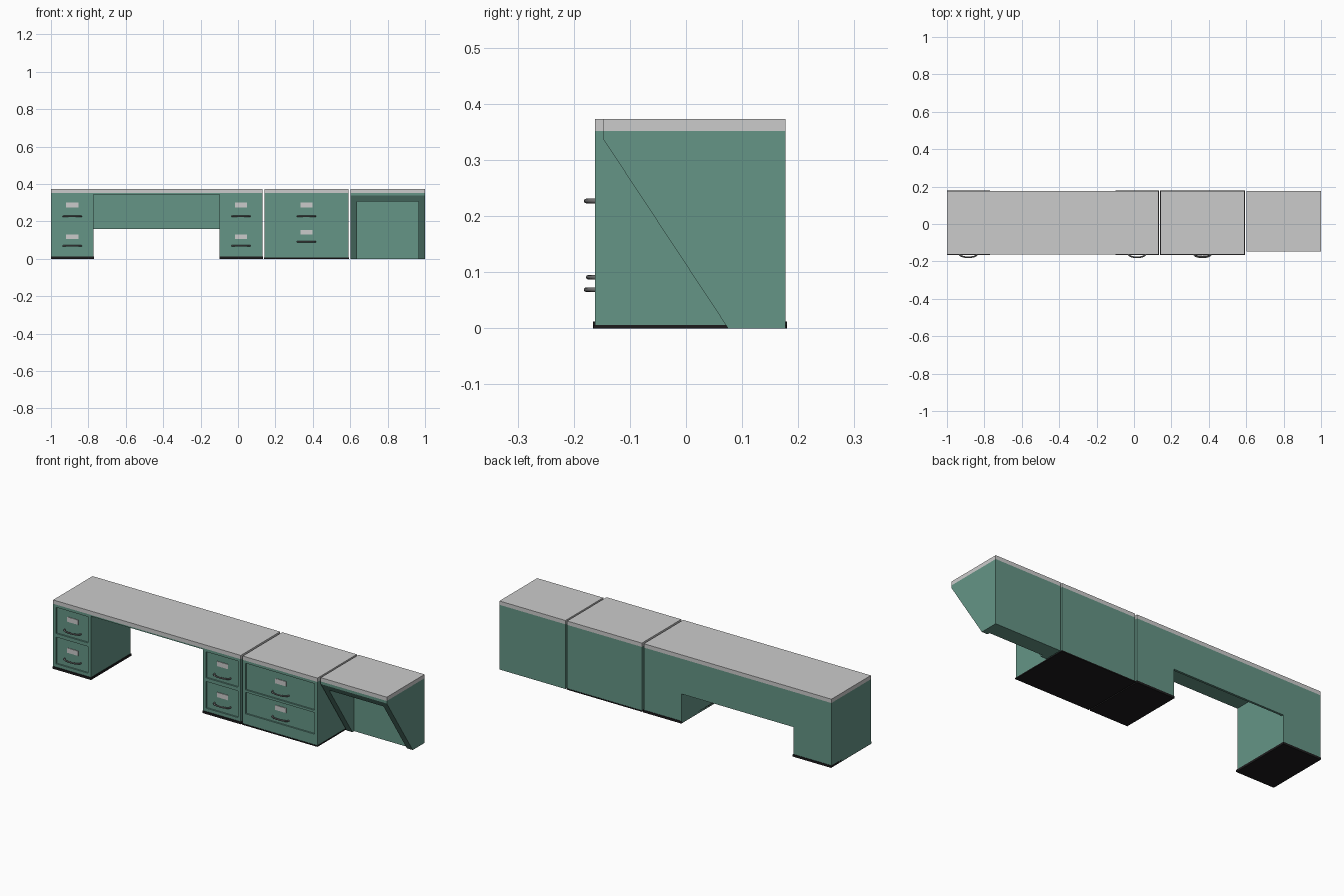
import bpy, bmesh, math
from mathutils import Vector

if "Cube" in bpy.data.objects:
    bpy.data.objects.remove(bpy.data.objects["Cube"])


def material(name, rgb):
    m = bpy.data.materials.new(name)
    m.diffuse_color = (*rgb, 1)
    m.use_nodes = True
    m.node_tree.nodes["Principled BSDF"].inputs["Base Color"].default_value = m.diffuse_color
    return m


GREEN = material("green_paint", (0.13, 0.30, 0.24))
BLACK = material("black_plinth", (0.012, 0.011, 0.012))
METAL = material("dark_metal", (0.16, 0.16, 0.16))
FRONT, BACK, SLAB, TOP = -0.162, 0.177, 0.352, 0.373


def add_mesh(name, bm, mat=None):
    bmesh.ops.recalc_face_normals(bm, faces=bm.faces)
    me = bpy.data.meshes.new(name)
    bm.to_mesh(me)
    bm.free()
    ob = bpy.data.objects.new(name, me)
    bpy.context.collection.objects.link(ob)
    if mat:
        me.materials.append(mat)
    return ob


def box(name, x, y, z, mat=None):
    bm = bmesh.new()
    bmesh.ops.create_cube(bm, size=1)
    for v in bm.verts:
        v.co = Vector(r[0] if c < 0 else r[1] for c, r in zip(v.co, (x, y, z)))
    return add_mesh(name, bm, mat)


def cut(ob, *ranges):
    """Subtract boxes from an object."""
    for r in ranges:
        cutter = box("cutter", *r)
        cutter.hide_render = True
        mod = ob.modifiers.new("cut", "BOOLEAN")
        mod.operation, mod.solver, mod.object = "DIFFERENCE", "EXACT", cutter
        bpy.context.view_layer.objects.active = ob
        bpy.ops.object.modifier_apply(modifier=mod.name)
        bpy.data.objects.remove(cutter)


def handle(name, x, z, reach):
    """Bowed pull: a half-sine path swept with a round section."""
    cu = bpy.data.curves.new(name, "CURVE")
    cu.dimensions, cu.bevel_depth, cu.bevel_resolution = "3D", 0.0042, 2
    cu.use_fill_caps = True
    sp = cu.splines.new("POLY")
    n = 12
    sp.points.add(n)
    for i, p in enumerate(sp.points):
        a = math.pi * i / n
        p.co = (x - 0.048 * math.cos(a), -0.154 - (reach - 0.154) * math.sin(a) ** 0.7, z, 1)
    cu.materials.append(METAL)
    ob = bpy.data.objects.new(name, cu)
    bpy.context.collection.objects.link(ob)


def drawer(ob, name, x, z, label_z, handle_z, reach):
    """Sunken drawer front with label plate and pull."""
    cut(ob, (x, (-0.3, FRONT + 0.008), z))
    cx = sum(x) / 2
    box(name + "_label", (cx - 0.033, cx + 0.033), (FRONT + 0.005, FRONT + 0.01),
        (label_z - 0.013, label_z + 0.013))
    handle(name + "_handle", cx, handle_z, reach)


# Desk: two pedestals, knee hole and modesty panel
desk = box("desk_body", (-1, 0.13), (FRONT, BACK), (0.002, SLAB), GREEN)
cut(desk, ((-0.772, -0.098), (-0.3, 0.165), (-0.1, 0.345)),
    ((-0.772, -0.098), (0.1, 0.3), (-0.1, 0.16)))
box("desk_top", (-1, 0.13), (FRONT, BACK), (SLAB, TOP))
for side, x0, x1 in (("left", -1, -0.772), ("right", -0.098, 0.13)):
    box(side + "_plinth", (x0 - 0.0, x1 + 0.003), (FRONT - 0.004, BACK + 0.003), (0, 0.012), BLACK)
    xs = (x0 + 0.018, x1 - 0.018)
    drawer(desk, side + "_upper_drawer", xs, (0.195, 0.337), 0.287, 0.227, 0.178)
    drawer(desk, side + "_lower_drawer", xs, (0.03, 0.175), 0.118, 0.069, 0.178)

# Wide drawer cabinet
cab = box("cabinet_body", (0.142, 0.592), (FRONT, BACK), (0.002, SLAB), GREEN)
box("cabinet_top", (0.142, 0.592), (FRONT, BACK), (SLAB, TOP))
box("cabinet_plinth", (0.14, 0.594), (FRONT - 0.003, BACK + 0.002), (0, 0.006), BLACK)
drawer(cab, "cabinet_upper_drawer", (0.158, 0.574), (0.193, 0.338), 0.287, 0.227, 0.178)
drawer(cab, "cabinet_lower_drawer", (0.158, 0.574), (0.063, 0.18), 0.142, 0.091, 0.174)

# Slanted end unit: side profile extruded along x, hollowed from the front
profile = [(BACK, 0), (0.075, 0), (-0.148, 0.338), (-0.148, SLAB), (BACK, SLAB)]
bm = bmesh.new()
face = bm.faces.new([bm.verts.new((0.602, y, z)) for y, z in profile])
ext = bmesh.ops.extrude_face_region(bm, geom=[face])
bmesh.ops.translate(bm, vec=(0.398, 0, 0),
                    verts=[g for g in ext["geom"] if isinstance(g, bmesh.types.BMVert)])
end = add_mesh("end_unit_body", bm, GREEN)
cut(end, ((0.637, 0.965), (-0.3, 0.09), (-0.1, 0.305)))
box("end_unit_top", (0.602, 1), (-0.148, BACK), (SLAB, TOP))
